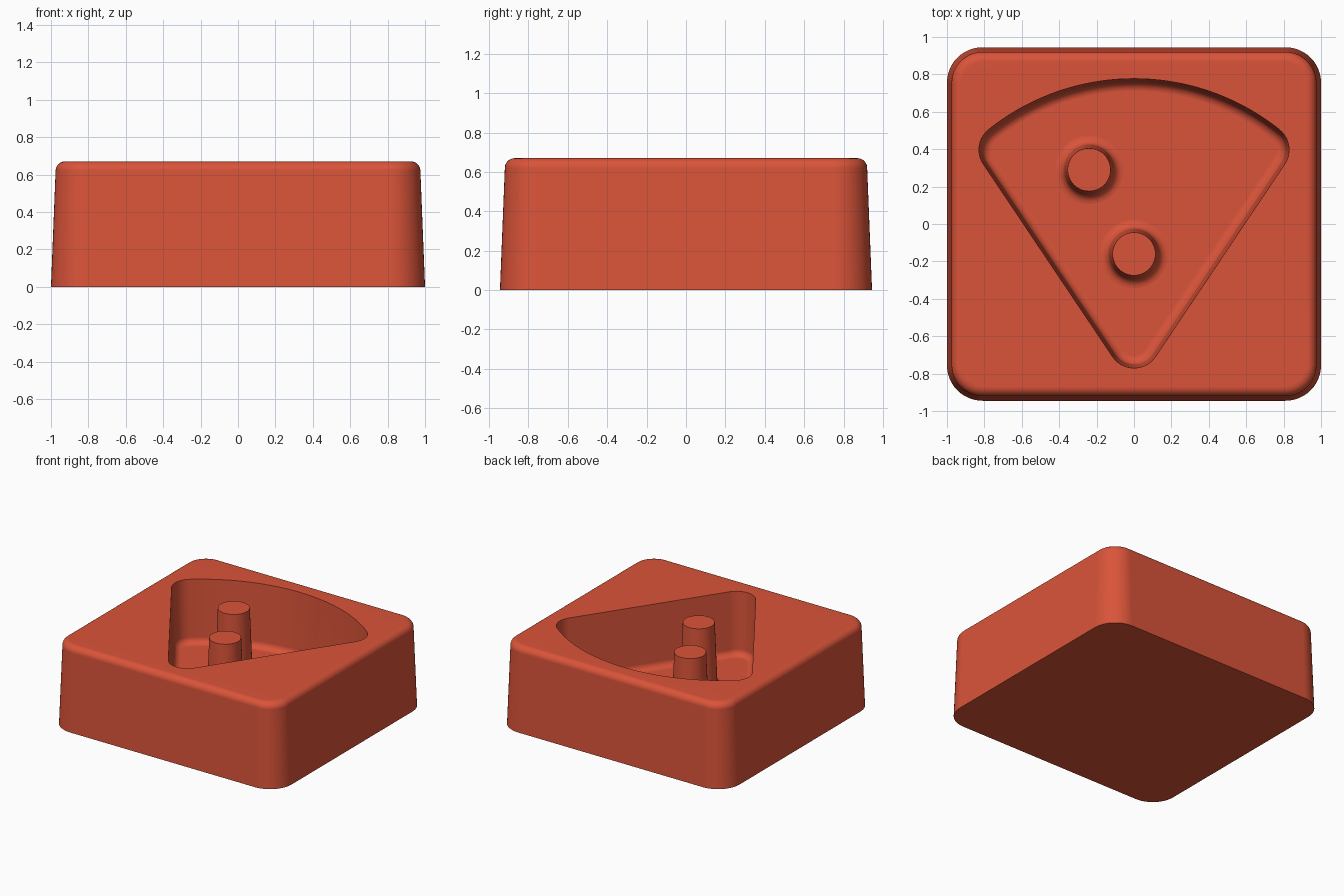
import bpy, bmesh, math

cube = bpy.data.objects.get("Cube")
if cube:
    bpy.data.objects.remove(cube, do_unlink=True)

# Main dimensions
HEIGHT, FLOOR = 0.67, 0.17
HALF_X, HALF_Y, CORNER = 1.0, 0.945, 0.19
FILLET = 0.05
DRAFT = 0.04  # sideways lean per unit of height

COLOUR = (0.70, 0.088, 0.041, 1.0)
clay_red = bpy.data.materials.new("clay red")
clay_red.use_nodes = True
clay_red.diffuse_color = COLOUR
clay_red.node_tree.nodes["Principled BSDF"].inputs["Base Color"].default_value = COLOUR


def arc(cx, cy, r, start, end, steps):
    angles = [math.radians(start + (end - start) * i / steps) for i in range(steps + 1)]
    return [(cx + r * math.cos(a), cy + r * math.sin(a)) for a in angles]


def block_outline(inset):
    """Rounded rectangle, moved inward by inset."""
    pts = []
    for i, (sx, sy) in enumerate([(1, 1), (-1, 1), (-1, -1), (1, -1)]):
        pts += arc(sx * (HALF_X - CORNER), sy * (HALF_Y - CORNER),
                   CORNER - inset, 90 * i, 90 * i + 90, 12)
    return pts


def wedge_outline(inset):
    """Rounded pie slice with its tip toward the front, moved inward by inset."""
    r, side, bow = 0.139 - inset, 33.9, 51.5
    pts = arc(0, -0.631, r, 180 + side, 360 - side, 14)
    pts += arc(0.69, 0.397, r, -side, bow, 12)
    pts += arc(0, -0.47, 1.108 + r, bow, 180 - bow, 40)[1:-1]
    pts += arc(-0.69, 0.397, r, 180 - bow, 180 + side, 12)
    return pts


def fillet_steps(steps=6):
    """Quarter-round as (sideways, vertical) offsets."""
    for i in range(1, steps + 1):
        a = math.pi / 2 * i / steps
        yield FILLET * (1 - math.cos(a)), FILLET * math.sin(a)


def loft(bm, outline, profile):
    """Skin rings of one outline along (inset, z) pairs; return the rings."""
    rings = [[bm.verts.new((x, y, z)) for x, y in outline(inset)] for inset, z in profile]
    for low, high in zip(rings, rings[1:]):
        n = len(low)
        for i in range(n):
            j = (i + 1) % n
            bm.faces.new((low[i], low[j], high[j], high[i]))
    return rings


def finish(bm, name):
    bmesh.ops.recalc_face_normals(bm, faces=bm.faces[:])
    mesh = bpy.data.meshes.new(name)
    bm.to_mesh(mesh)
    bm.free()
    mesh.materials.append(clay_red)
    obj = bpy.data.objects.new(name, mesh)
    bpy.context.collection.objects.link(obj)
    bpy.ops.object.select_all(action='DESELECT')
    obj.select_set(True)
    bpy.context.view_layer.objects.active = obj
    bpy.ops.object.shade_smooth_by_angle(angle=math.radians(35))
    weighted = obj.modifiers.new("flat face normals", 'WEIGHTED_NORMAL')
    weighted.keep_sharp = True
    return obj


# Mould block: drafted sides with a rounded top edge
bm = bmesh.new()
shoulder = HEIGHT - FILLET
lean = DRAFT * shoulder
outside = loft(bm, block_outline, [(0, 0), (lean, shoulder)]
               + [(lean + s, shoulder + v) for s, v in fillet_steps()])
bm.faces.new(outside[0])

# Wedge pocket: sharp rim, drafted walls, rounded floor edge
base = FLOOR + FILLET
lean = DRAFT * (HEIGHT - base)
pocket = loft(bm, wedge_outline, [(0, HEIGHT), (lean, base)]
              + [(lean + s, base - v) for s, v in fillet_steps()])
bm.faces.new(pocket[-1])

# Top face between the outer edge and the pocket rim
rims = []
for ring in (outside[-1], pocket[0]):
    rims += [bm.edges.get((ring[i - 1], ring[i])) for i in range(len(ring))]
bmesh.ops.triangle_fill(bm, use_beauty=True, use_dissolve=False, edges=rims)
finish(bm, "mould_block")

# Round pins standing in the pocket, flared where they meet the floor
PIN_RADIUS = 0.115
for name, x, y in (("back_pin", -0.24, 0.29), ("front_pin", 0, -0.16)):
    bm = bmesh.new()
    lean = DRAFT * (HEIGHT - base)
    rings = loft(bm, lambda inset: arc(x, y, PIN_RADIUS - inset, 0, 360, 48)[:-1],
                 [(0, HEIGHT), (-lean, base)]
                 + [(-lean - s, base - v) for s, v in fillet_steps()])
    bm.faces.new(rings[0])
    finish(bm, name)
